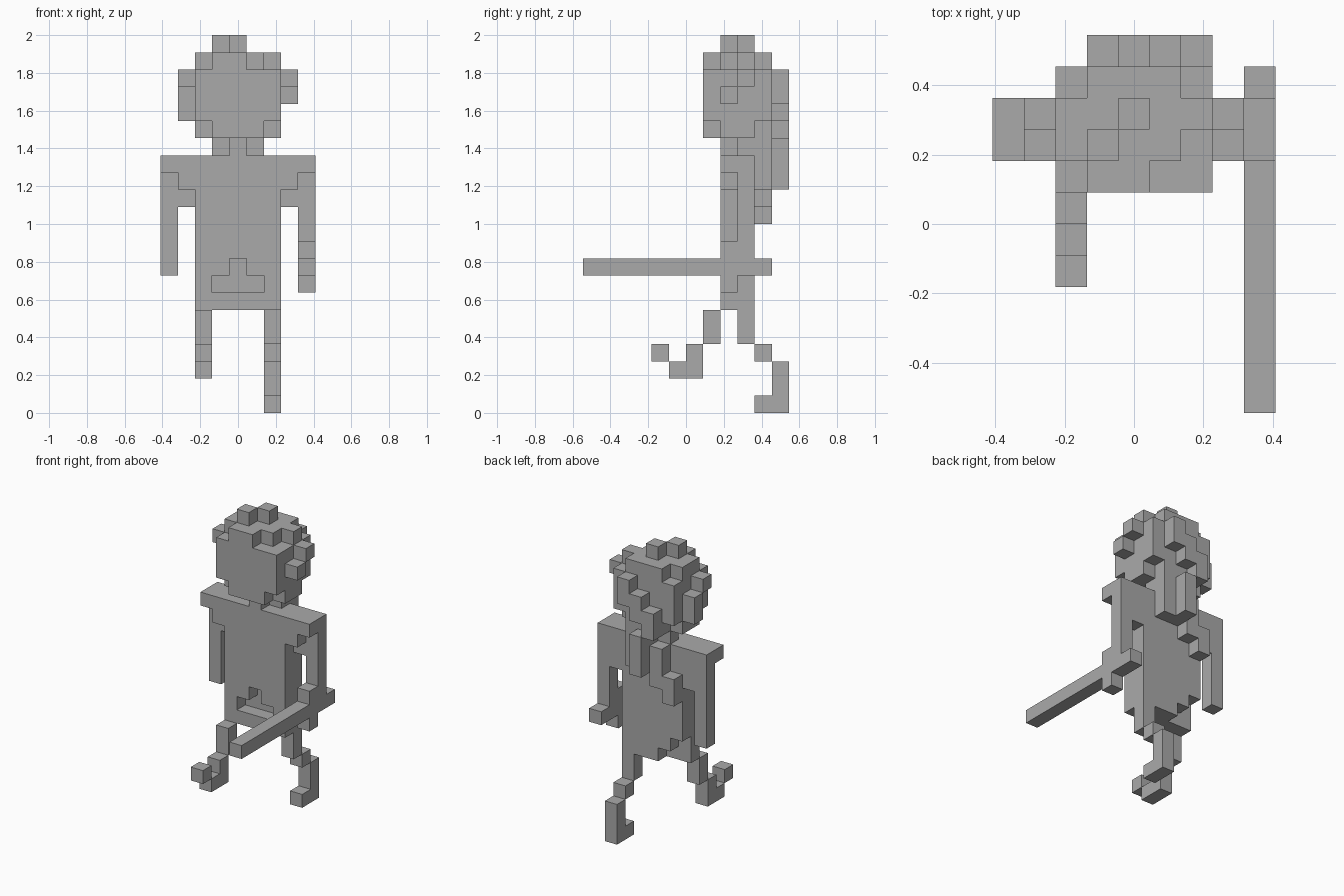
import bpy
import bmesh
from mathutils import Vector

default_cube = bpy.data.objects.get("Cube")
if default_cube:
    bpy.data.objects.remove(default_cube, do_unlink=True)

CELL = 2 / 22
ORIGIN = Vector((-4.5, -6, 0)) * CELL

grey = bpy.data.materials.new("plain_grey")
grey.use_nodes = True
GREY_COLOUR = (0.4, 0.4, 0.4, 1)
grey.diffuse_color = GREY_COLOUR
grey.node_tree.nodes["Principled BSDF"].inputs["Base Color"].default_value = GREY_COLOUR


def block(x, y, z):
    """Cells of a box; each argument is one cell index or a (first, last) pair."""
    spans = [(s, s) if isinstance(s, int) else s for s in (x, y, z)]
    xs, ys, zs = (range(a, b + 1) for a, b in spans)
    return {(i, j, k) for i in xs for j in ys for k in zs}


def mirrored(cells):
    return cells | {(8 - i, j, k) for i, j, k in cells}


parts = {}

# Torso with a recess at the belt and a stepped hem at the back
parts["torso"] = (block((2, 6), (8, 9), (6, 14))
                  - block((3, 5), 8, 7) - block(4, 8, 8)
                  - block(2, 9, (6, 7)) - block(3, 9, 6))
parts["neck"] = block((3, 5), 9, 15) | block(4, 8, 15)

# Shoulders and arms
parts["shoulders"] = mirrored(block((0, 1), (8, 9), 14)
                              | block(1, (8, 9), 13) | block(1, 9, 12))
parts["right_arm"] = block(0, 9, (8, 13))
parts["left_arm"] = block(8, 9, (9, 13))
parts["left_hand"] = block(8, 8, 9) | block(8, 8, 7)
parts["held_bar"] = block(8, (0, 10), 8)

# Striding legs
parts["right_leg"] = block(2, 7, (4, 5)) | block(2, 6, (2, 3))
parts["right_foot"] = block(2, 5, 2) | block(2, 4, 3)
parts["left_leg"] = block(6, 9, (4, 5)) | block(6, 10, 3) | block(6, 11, (0, 2))
parts["left_foot"] = block(6, 10, 0)

# Head with trimmed jaw corners
parts["head"] = (block((2, 6), (7, 10), (17, 19))
                 | block((2, 6), (8, 9), 16) | block((3, 5), 7, 16))

# Crown, loose tufts and the trailing braid
parts["hair_crown"] = (block((3, 4), (7, 10), 20) | block(5, (8, 10), 20)
                       | block(2, (8, 9), 20) | block(6, 9, 20))
parts["hair_tufts"] = (block(3, 8, 21) | block(4, 9, 21)
                       | block(1, 8, 19) | block(1, 9, (17, 18))
                       | block(7, 8, 18) | block(7, 9, 19))
parts["hair_back"] = (block(5, 11, (18, 19)) | block(4, 11, (17, 18))
                      | block(3, 11, (16, 17)) | block((3, 5), 10, 16))
parts["hair_braid"] = (block(4, 11, (13, 15)) | block((4, 5), 10, (13, 15))
                       | block(3, 10, (12, 14)) | block(2, 10, (11, 12)))

filled = set().union(*parts.values())


def add_part(name, cells):
    """Skin the cells, leaving out faces hidden against other cells."""
    bm = bmesh.new()
    corners = {}

    def corner(point):
        if point not in corners:
            corners[point] = bm.verts.new(ORIGIN + Vector(point) * CELL)
        return corners[point]

    for cell in sorted(cells):
        for axis in range(3):
            for side in (0, 1):
                near = list(cell)
                near[axis] += 1 if side else -1
                if tuple(near) in filled:
                    continue
                u, v = (axis + 1) % 3, (axis + 2) % 3
                ring = []
                for du, dv in ((0, 0), (1, 0), (1, 1), (0, 1)):
                    p = list(cell)
                    p[axis] += side
                    p[u] += du
                    p[v] += dv
                    ring.append(corner(tuple(p)))
                bm.faces.new(ring if side else ring[::-1])
    # Merge coplanar squares into larger flat faces
    bmesh.ops.dissolve_limit(bm, angle_limit=0.01, verts=bm.verts[:], edges=bm.edges[:])
    mesh = bpy.data.meshes.new(name)
    bm.to_mesh(mesh)
    bm.free()
    mesh.materials.append(grey)
    bpy.context.collection.objects.link(bpy.data.objects.new(name, mesh))


for part_name, part_cells in parts.items():
    add_part(part_name, part_cells)
